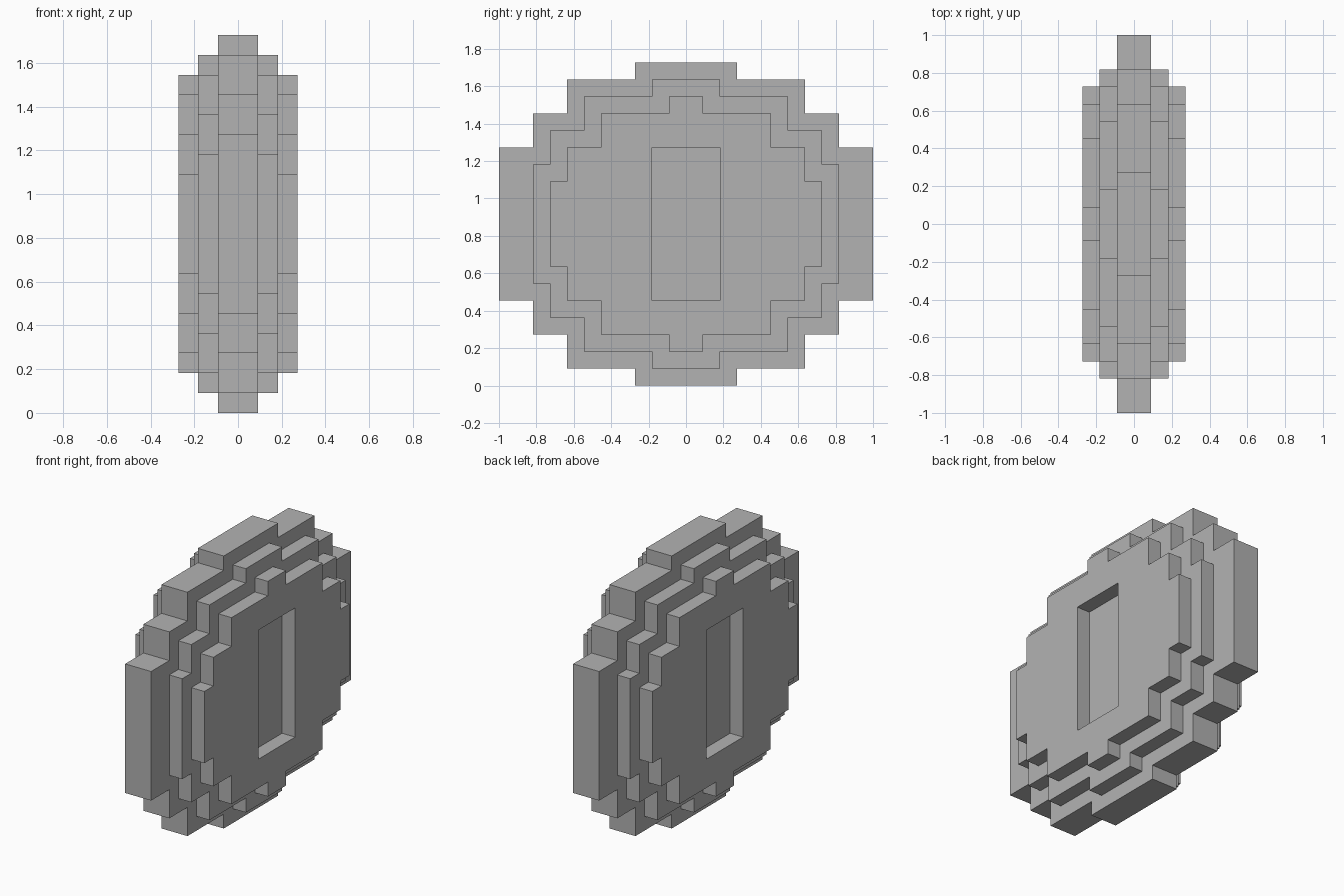
import bpy
import bmesh

cube = bpy.data.objects.get("Cube")
if cube:
    bpy.data.objects.remove(cube, do_unlink=True)

U = 2 / 22          # one block of the stepped grid
MID_Z = 9.5 * U     # height of the centre

grey = bpy.data.materials.new("stone grey")
grey.use_nodes = True
colour = (0.448, 0.448, 0.448, 1)
grey.diffuse_color = colour
grey.node_tree.nodes["Principled BSDF"].inputs["Base Color"].default_value = colour


def half_outline(steps, hole):
    """Stepped outline for y >= 0, from top centre round to bottom centre."""
    upper, y_prev = [], 0
    for y, z in steps:
        upper += [(y_prev, z), (y, z)]
        y_prev = y
    outline = upper + [(y, -z) for y, z in reversed(upper)]
    if hole:
        y, z = hole
        outline += [(0, -z), (y, -z), (y, z), (0, z)]
    return outline


def stepped_plate(name, steps, x_in, x_out, hole=None):
    """Quarter of a stepped plate, mirrored front to back and side to side."""
    outline = half_outline(steps, hole)
    bm = bmesh.new()
    inner, outer = [[bm.verts.new((x * U, y * U, z * U)) for y, z in outline]
                    for x in (x_in, x_out)]
    bm.faces.new(outer)
    if x_in > 0:
        bm.faces.new(inner[::-1])
    count = len(outline)
    for i in range(count):
        j = (i + 1) % count
        if outline[i][0] or outline[j][0]:      # leave the mirror seam open
            bm.faces.new((inner[i], inner[j], outer[j], outer[i]))
    bmesh.ops.recalc_face_normals(bm, faces=bm.faces)
    # Make sure the broad face points outwards
    bm.normal_update()
    if max(bm.faces, key=lambda f: f.calc_center_median().x).normal.x < 0:
        bmesh.ops.reverse_faces(bm, faces=bm.faces)
    mesh = bpy.data.meshes.new(name)
    bm.to_mesh(mesh)
    bm.free()
    mesh.materials.append(grey)
    obj = bpy.data.objects.new(name, mesh)
    obj.location.z = MID_Z
    bpy.context.collection.objects.link(obj)
    mirror = obj.modifiers.new("Mirror", "MIRROR")
    mirror.use_axis = (True, True, False)
    return obj


# Widest central plate
stepped_plate("rim_plate", [(3, 9.5), (7, 8.5), (9, 6.5), (11, 4.5)], 0, 1)

# Middle terrace, its faces also form the floor of the recesses
stepped_plate("middle_plate", [(2, 8.5), (6, 7.5), (8, 5.5), (9, 3.5)], 0, 2)

# Outer faces on both sides, each with a rectangular recess
stepped_plate("face_plates", [(1, 7.5), (5, 6.5), (7, 4.5), (8, 2.5)], 2, 3,
              hole=(2, 4.5))
